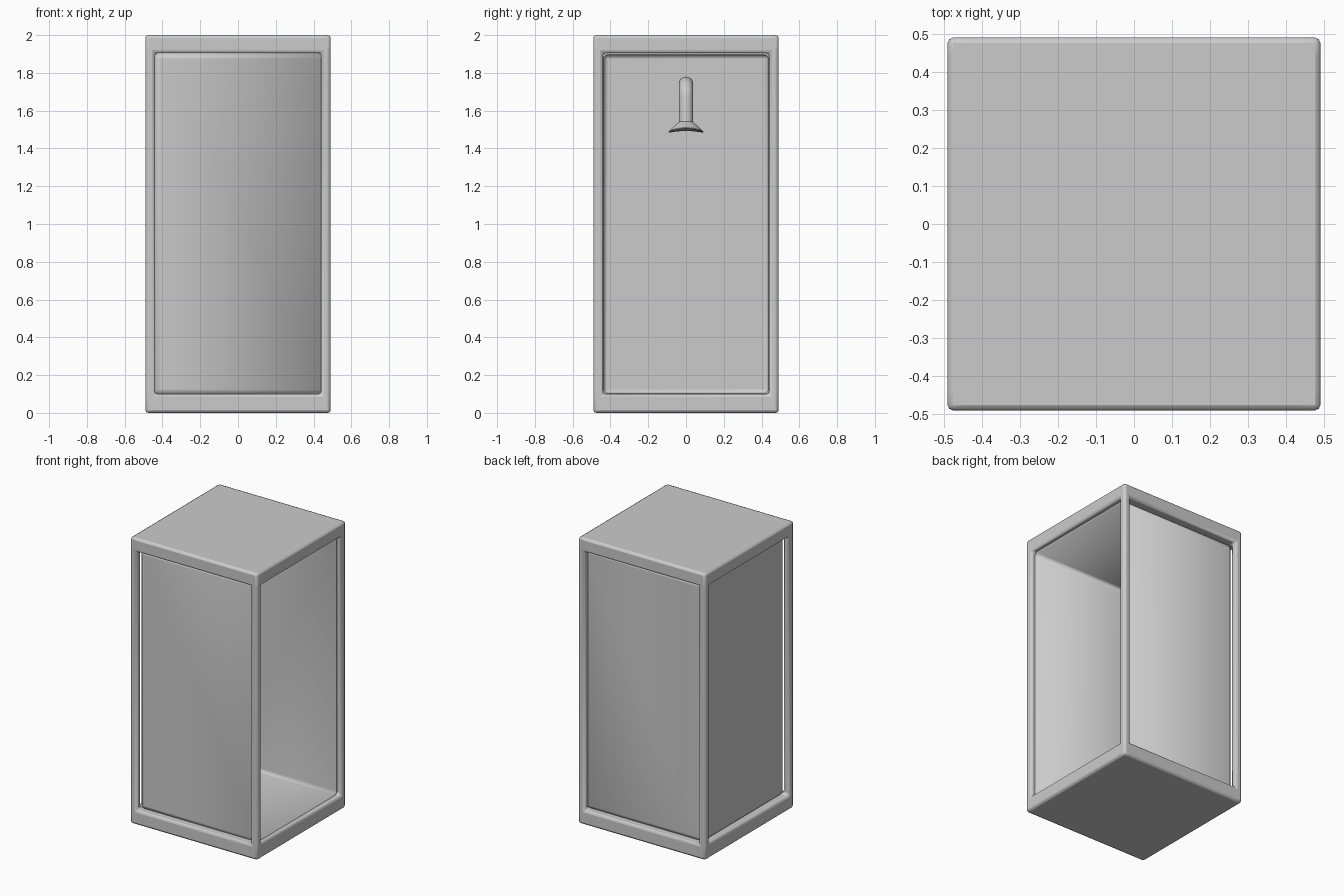
import bpy, bmesh
from math import sin, cos, radians

if "Cube" in bpy.data.objects:
    bpy.data.objects.remove(bpy.data.objects["Cube"])

W, I, H = 0.49, 0.44, 2.0  # outer half width, opening half width, height


def mesh_object(name, bm):
    bmesh.ops.recalc_face_normals(bm, faces=bm.faces)
    me = bpy.data.meshes.new(name)
    bm.to_mesh(me)
    bm.free()
    ob = bpy.data.objects.new(name, me)
    bpy.context.collection.objects.link(ob)
    return ob


def bevel(ob, width, segments):
    mod = ob.modifiers.new("bevel", 'BEVEL')
    mod.width, mod.segments = width, segments
    mod.limit_method, mod.angle_limit = 'ANGLE', radians(40)


def smooth(ob, angle=40):
    bpy.context.view_layer.objects.active = ob
    ob.select_set(True)
    bpy.ops.object.shade_smooth_by_angle(angle=radians(angle))
    ob.select_set(False)


# Cabin frame: a 3x3x3 block of cells with the middle hollowed out to all sides
cuts = ([-W, -I, I, W], [-W, -I, I, W], [0.0, 0.1, 1.905, H])


def solid(c):
    if min(c) < 0 or max(c) > 2:
        return False
    return c[2] != 1 or (c[0] != 1 and c[1] != 1)


bm = bmesh.new()
cells = [(i, j, k) for i in range(3) for j in range(3) for k in range(3)]
for c in filter(solid, cells):
    for axis in range(3):
        for side in (0, 1):
            n = list(c)
            n[axis] += 2 * side - 1
            if solid(n):
                continue
            u, v = (axis + 1) % 3, (axis + 2) % 3
            ring = []
            for du, dv in ((0, 0), (1, 0), (1, 1), (0, 1)):
                p = list(c)
                p[axis] += side
                p[u] += du
                p[v] += dv
                ring.append(bm.verts.new([cuts[a][p[a]] for a in range(3)]))
            bm.faces.new(ring)
bmesh.ops.remove_doubles(bm, verts=bm.verts, dist=1e-5)
frame = mesh_object("cabin_frame", bm)
bevel(frame, 0.015, 2)
smooth(frame, 50)

# Wall lining: rounded box shell inside the frame, open on the right side
bm = bmesh.new()
bmesh.ops.create_cube(bm, size=1)
bmesh.ops.scale(bm, vec=(0.89, 0.87, 1.79), verts=bm.verts)
bmesh.ops.translate(bm, vec=(0.01, 0, 1.0), verts=bm.verts)
bmesh.ops.delete(bm, geom=[f for f in bm.faces if f.normal.x > 0.9], context='FACES')
lining = mesh_object("wall_lining", bm)
bevel(lining, 0.02, 3)
thick = lining.modifiers.new("thickness", 'SOLIDIFY')
thick.thickness, thick.offset = 0.012, 1
smooth(lining)

# Shower arm: leaves the left wall, bends down and flares into the head
R, bend, tilt = 0.038, 0.08, radians(4)
path = [((-0.44, 1.742), 0, R, 0)]
cx, cz = -0.36, 1.742 - bend
for s in range(9):
    a = (radians(90) - tilt) * s / 8
    path.append(((cx + bend * sin(a), cz + bend * cos(a)), a, R, 0))
(ex, ez), end = path[-1][0], path[-1][1]
# The rim of the head arches up a little at the front and back
for z, r, lift in ((1.54, R, 0), (1.525, 0.055, 0.003), (1.49, 0.092, 0.014),
                   (1.485, 0.092, 0.014), (1.492, 0.06, 0.01)):
    d = (ez - z) / sin(end)
    path.append(((ex + d * cos(end), z), end, r, lift))

bm = bmesh.new()
SIDES = 24
rings = []
for (x, z), a, r, lift in path:
    rings.append([bm.verts.new((x + r * cos(t) * sin(a), r * sin(t),
                                z + r * cos(t) * cos(a) + lift * cos(t) ** 2))
                  for t in (radians(360 / SIDES * k) for k in range(SIDES))])
for lo, hi in zip(rings, rings[1:]):
    for k in range(SIDES):
        m = (k + 1) % SIDES
        bm.faces.new((lo[k], lo[m], hi[m], hi[k]))
bm.faces.new(rings[0])
bm.faces.new(rings[-1])
smooth(mesh_object("shower_head", bm))
